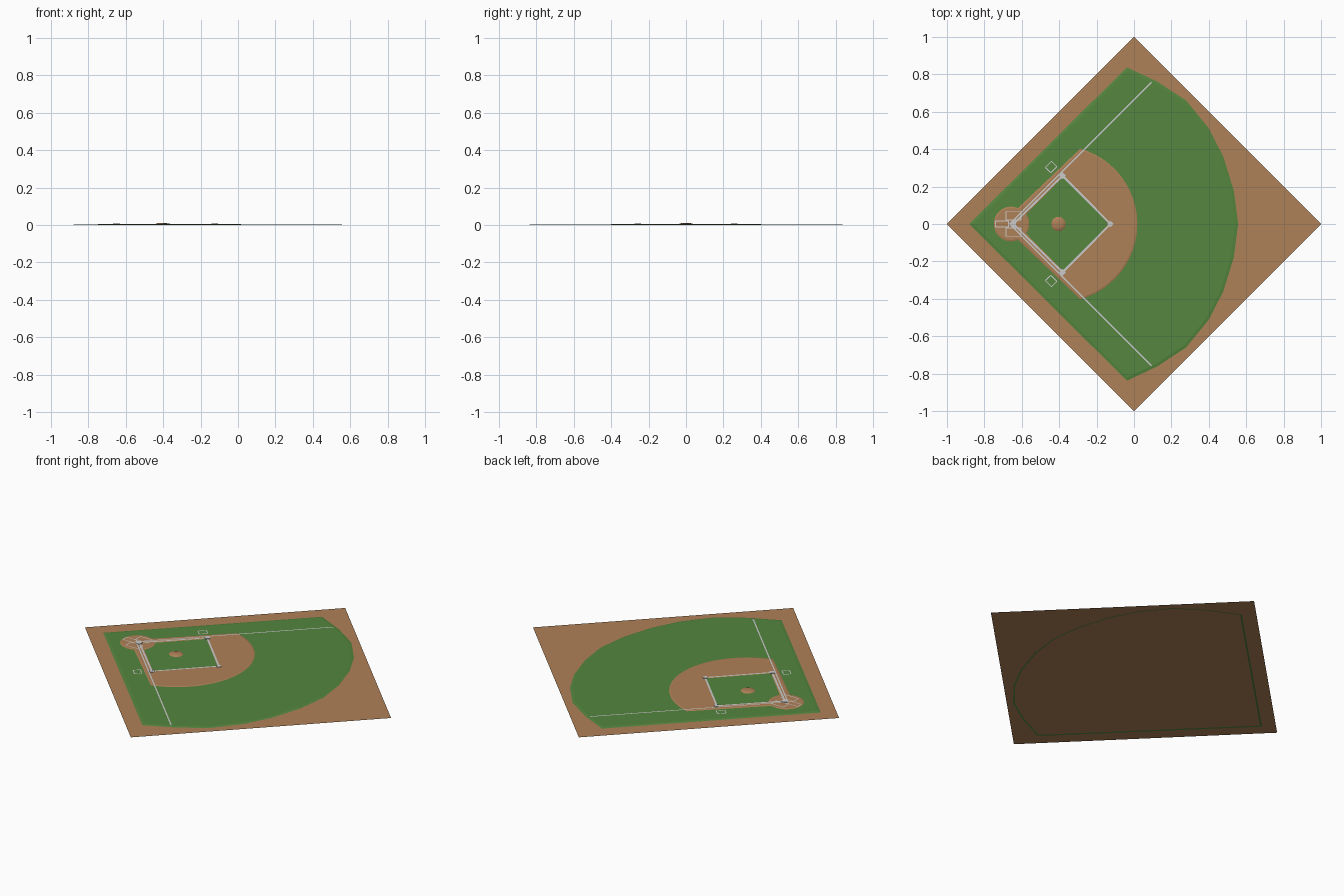
import bpy, bmesh, math
from math import cos, sin, radians, pi, sqrt

if "Cube" in bpy.data.objects:
    bpy.data.objects.remove(bpy.data.objects["Cube"])


def material(name, rgb):
    m = bpy.data.materials.new(name)
    m.diffuse_color = (*rgb, 1)
    m.use_nodes = True
    m.node_tree.nodes["Principled BSDF"].inputs["Base Color"].default_value = m.diffuse_color
    return m


DIRT = material("dirt", (0.43, 0.22, 0.095))
GRASS = material("grass", (0.09, 0.24, 0.05))


def finish(bm, name, mat=None):
    me = bpy.data.meshes.new(name)
    bm.to_mesh(me)
    bm.free()
    ob = bpy.data.objects.new(name, me)
    bpy.context.collection.objects.link(ob)
    if mat:
        me.materials.append(mat)
    return ob


def both_sides(half):
    return half + [(x, -y) for x, y in reversed(half) if y > 1e-5]


def arc(cx, r, a0, a1, n):
    return [(cx + r * cos(radians(a0 + (a1 - a0) * i / n)),
             abs(r * sin(radians(a0 + (a1 - a0) * i / n)))) for i in range(n + 1)]


def plate(name, loops, z0, z1, slope, mat):
    """Flat raised layer with a sloping rim; extra loops become holes."""
    bm = bmesh.new()
    edges = []
    for pts in loops:
        vs = [bm.verts.new((x, y, z0)) for x, y in pts]
        edges += [bm.edges.new((vs[i - 1], vs[i])) for i in range(len(vs))]
    bmesh.ops.triangle_fill(bm, edges=edges, use_beauty=True, normal=(0, 0, 1))
    for f in bm.faces:
        f.normal_update()
        if f.normal.z < 0:
            f.normal_flip()
    bm.normal_update()
    top = list(bm.faces)
    bmesh.ops.inset_region(bm, faces=top, thickness=slope, use_boundary=True,
                           use_even_offset=True)
    for v in {v for f in top for v in f.verts}:
        v.co.z = z1
    return finish(bm, name, mat)


def strip(bm, a, b, w, z):
    """Flat chalk strip from a to b."""
    dx, dy = b[0] - a[0], b[1] - a[1]
    d = sqrt(dx * dx + dy * dy)
    nx, ny = -dy / d * w / 2, dx / d * w / 2
    bm.faces.new([bm.verts.new((x, y, z)) for x, y in (
        (a[0] - nx, a[1] - ny), (b[0] - nx, b[1] - ny),
        (b[0] + nx, b[1] + ny), (a[0] + nx, a[1] + ny))])


def rect(cx, cy, w, h, ang=0):
    c, s = cos(radians(ang)), sin(radians(ang))
    return [(cx + x * c - y * s, cy + x * s + y * c) for x, y in
            ((-w / 2, -h / 2), (w / 2, -h / 2), (w / 2, h / 2), (-w / 2, h / 2))]


def outline(name, pts, z, w=0.005):
    bm = bmesh.new()
    for i in range(len(pts)):
        strip(bm, pts[i - 1], pts[i], w, z)
    return finish(bm, name)


def block(name, pts, z0, z1):
    bm = bmesh.new()
    f = bm.faces.new([bm.verts.new((x, y, z0)) for x, y in pts])
    top = bmesh.ops.extrude_face_region(bm, geom=[f])["geom"]
    for v in top:
        if isinstance(v, bmesh.types.BMVert):
            v.co.z = z1
    bmesh.ops.recalc_face_normals(bm, faces=bm.faces)
    return finish(bm, name)


# ground sheet
bm = bmesh.new()
bm.faces.new([bm.verts.new((x, y, 0.0015)) for x, y in
              ((-1, 0), (0, -1), (1, 0), (0, 1))])
finish(bm, "ground", DIRT)

# outfield grass
field = [(-0.894, 0), (-0.04, 0.849), (0.13, 0.769), (0.285, 0.667),
         (0.407, 0.518), (0.487, 0.362), (0.543, 0.18), (0.566, 0)]
plate("field_grass", [both_sides(field)], 0, 0.004, 0.025, GRASS)

# infield dirt with home circle and a diamond opening
outer = arc(-0.657, 0.097, 180, 68, 10) + arc(-0.4, 0.422, 74.7, 0, 12)
inner = arc(-0.657, 0.101, 0, 31, 3) + [(-0.38, 0.244), (-0.14, 0)]
plate("infield_dirt", [both_sides(outer), both_sides(inner)], 0.003, 0.006, 0.012, DIRT)

# pitching mound
bm = bmesh.new()
N, rings = 20, []
for r, z in ((0.04, 0.003), (0.034, 0.007), (0.024, 0.010), (0.012, 0.0115)):
    rings.append([bm.verts.new((-0.404 + r * cos(2 * pi * i / N),
                                r * sin(2 * pi * i / N), z)) for i in range(N)])
for lo, hi in zip(rings, rings[1:]):
    for i in range(N):
        bm.faces.new((lo[i - 1], lo[i], hi[i], hi[i - 1]))
bm.faces.new(rings[-1])
mound = finish(bm, "mound", DIRT)
for p in mound.data.polygons:
    p.use_smooth = True

# chalk lines, bases and boxes, repeated on each side
Z = 0.0068
HOME, SECOND = (-0.645, 0), (-0.125, 0)
for side, s in (("left", 1), ("right", -1)):
    corner = (-0.382, 0.258 * s)
    bm = bmesh.new()
    strip(bm, (-0.655, 0.01 * s), (0.094, 0.758 * s), 0.007, Z)
    finish(bm, "foul_line_" + side)
    bm = bmesh.new()
    strip(bm, HOME, corner, 0.01, Z)
    strip(bm, corner, SECOND, 0.01, Z)
    finish(bm, "base_path_" + side)
    block("base_" + side, rect(*corner, 0.026, 0.026, 45), 0.005, 0.0085)
    outline("batter_box_" + side, rect(-0.645, 0.045 * s, 0.08, 0.046), Z)
    outline("coach_box_" + side, rect(-0.443, 0.305 * s, 0.046, 0.04, 45 * s), 0.0052)
block("base_second", rect(*SECOND, 0.024, 0.024, 45), 0.005, 0.0085)
block("home_plate", [(-0.668, 0), (-0.652, -0.018), (-0.63, -0.018),
                     (-0.63, 0.018), (-0.652, 0.018)], 0.005, 0.0085)
outline("catcher_box", rect(-0.705, 0, 0.07, 0.034), Z)
